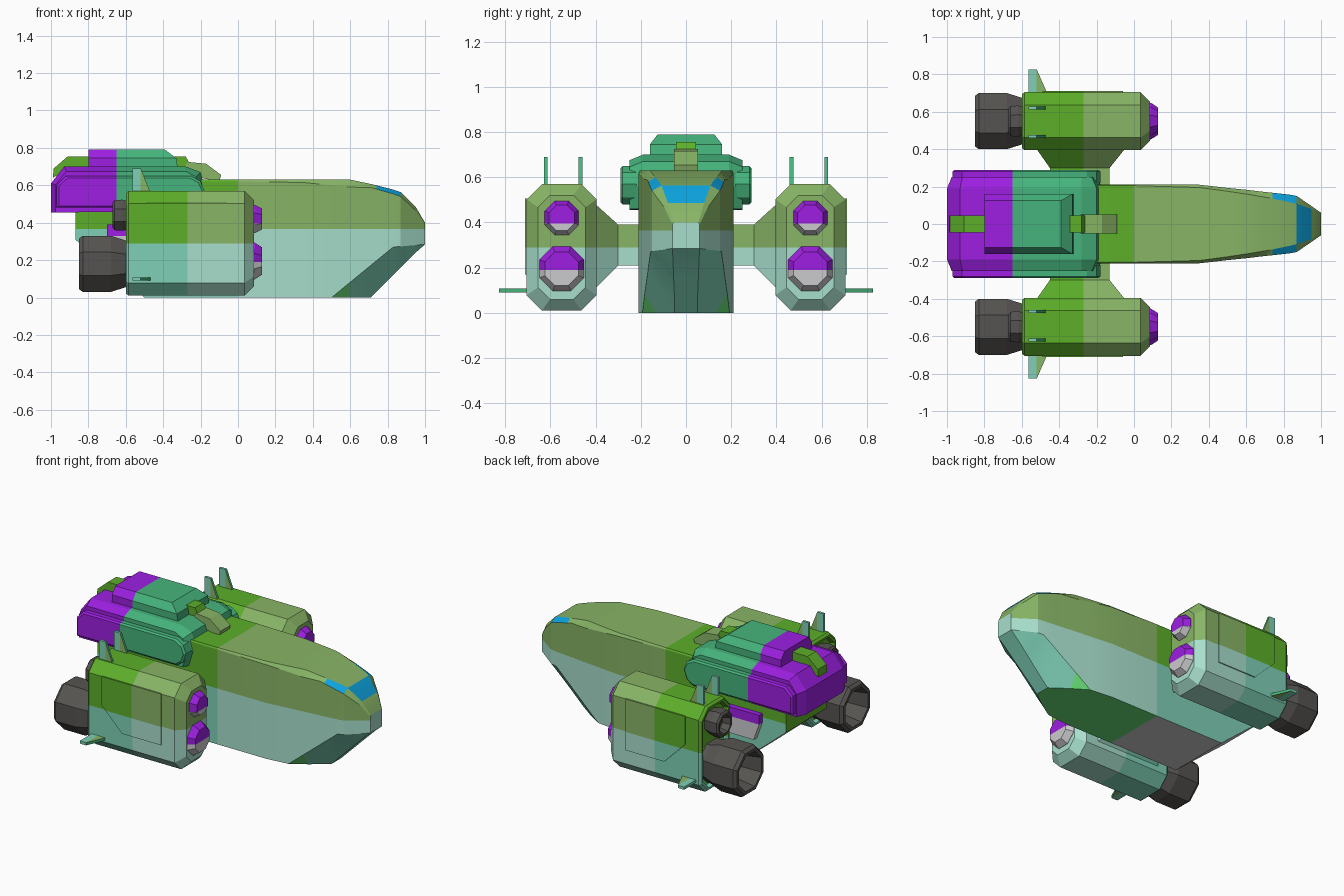
import bpy, bmesh, math
from mathutils import Vector

if "Cube" in bpy.data.objects:
    bpy.data.objects.remove(bpy.data.objects["Cube"])

# Materials: one per flat colour (sRGB bytes converted to linear)
PALETTE = {
    "olive": (136, 181, 102), "green": (93, 175, 42), "pale_teal": (168, 223, 205),
    "mid_teal": (126, 208, 182), "sea_green": (70, 180, 124), "purple": (157, 31, 226),
    "blue": (12, 163, 222), "dark_grey": (86, 84, 81), "light_grey": (203, 203, 206),
    "leaf_green": (104, 222, 118)}
NAMES = list(PALETTE)


def linear(v):
    v /= 255
    return v / 12.92 if v <= 0.04045 else ((v + 0.055) / 1.055) ** 2.4


MATS = []
for key, rgb in PALETTE.items():
    m = bpy.data.materials.new(key)
    m.diffuse_color = (*[linear(v) for v in rgb], 1)
    m.use_nodes = True
    m.node_tree.nodes["Principled BSDF"].inputs["Base Color"].default_value = m.diffuse_color
    MATS.append(m)


def loft(name, rings, rule, cuts=(), smooth=False):
    """Skin matching rings, cap the ends, cut at axis planes, colour by rule(centre, normal)."""
    bm = bmesh.new()
    vs = [[bm.verts.new(p) for p in r] for r in rings]
    n = len(vs[0])
    for a, b in zip(vs, vs[1:]):
        for i in range(n):
            j = (i + 1) % n
            bm.faces.new((a[i], a[j], b[j], b[i]))
    bm.faces.new(vs[0])
    bm.faces.new(vs[-1])
    bmesh.ops.remove_doubles(bm, verts=bm.verts[:], dist=1e-4)
    bmesh.ops.recalc_face_normals(bm, faces=bm.faces[:])
    for axis, value in cuts:
        no = Vector([float(a == axis) for a in "xyz"])
        bmesh.ops.bisect_plane(bm, geom=bm.verts[:] + bm.edges[:] + bm.faces[:],
                               plane_co=no * value, plane_no=no, dist=1e-5)
    bm.normal_update()
    for f in bm.faces:
        key = rule if isinstance(rule, str) else rule(f.calc_center_median(), f.normal)
        f.material_index = NAMES.index(key)
        f.smooth = smooth
    me = bpy.data.meshes.new(name)
    bm.to_mesh(me)
    bm.free()
    for m in MATS:
        me.materials.append(m)
    if smooth:
        me.set_sharp_from_angle(angle=math.radians(22))
    ob = bpy.data.objects.new(name, me)
    bpy.context.collection.objects.link(ob)
    return ob


def slab(name, prof, y0, y1, rule, cuts=()):
    """Side profile (x, z) extruded between two y values."""
    loft(name, [[(x, y, z) for x, z in prof] for y in (y0, y1)], rule, cuts)


def lathe(name, prof, y, z, rule, cuts=()):
    """Eight-sided turned part along x; prof holds (x, flat radius)."""
    k = 1 / math.cos(math.pi / 8)
    loft(name, [[(x, y + r * k * math.cos(a), z + r * k * math.sin(a))
                 for a in [math.pi * (i + .5) / 4 for i in range(8)]] for x, r in prof], rule, cuts)


# Hull: x, top half width, side half width, bottom half width, top z, shoulder z, chamfer z, bottom z
HULL = [(-.87, .205, .21, .21, .60, .59, .31, .31),
        (-.50, .205, .21, .21, .63, .62, 0, 0),
        (.00, .205, .21, .21, .63, .62, 0, 0),
        (.35, .195, .21, .21, .63, .615, 0, 0),
        (.50, .175, .193, .193, .63, .60, 0, 0),
        (.60, .16, .183, .13, .63, .59, .082, 0),
        (.71, .142, .17, .05, .607, .588, .172, 0),
        (.74, .136, .167, .05, .60, .58, .197, .03),
        (.83, .117, .157, .053, .577, .554, .27, .12),
        (.87, .108, .15, .055, .563, .54, .273, .16),
        (.95, .080, .095, .058, .485, .465, .28, .24),
        (1.0, .055, .06, .06, .40, .39, .285, .284)]
rings = []
for x, a, w, b, zt, zs, zc, zb in HULL:
    half = [(a, zt), (w, zs), (w, .365), (w, zc), (b, zb)]
    rings.append([(x, y, z) for y, z in half] + [(x, -y, z) for y, z in reversed(half)])


def hull_rule(c, n):
    if n.z < -.2:
        if c.x < 0:
            return "light_grey"
        return "leaf_green" if c.x < .58 or n.z < -.95 else "mid_teal"
    if .87 < c.x < .95 and abs(c.y) < .05 and c.z > .5:
        return "blue"
    if .74 < c.x < .87 and n.z > .3 and abs(c.y) > .11:
        return "blue"
    if c.z > .365:
        return "green" if c.x < 0 else "olive"
    return "mid_teal" if c.x < 0 else "pale_teal"


loft("hull", rings, hull_rule, smooth=True)


# Dorsal turret
def two_tone(c, n):
    return "purple" if c.x < -.65 else "sea_green"


def turret_ring(y, d):
    prof = [(-1 + d, .455), (-1 + d, .61 - d * .3), (-.93 + d * .5, .70 - d), (-.28, .70 - d),
            (-.2 - d, .67 - d), (-.17 - d, .56), (-.2 - d, .46)]
    return [(x, y, z) for x, z in prof]


TURRET_CUT = [("x", -.65)]
loft("turret", [turret_ring(-.25, .025), turret_ring(-.19, 0), turret_ring(.19, 0),
                turret_ring(.25, .025)], two_tone, TURRET_CUT)


def box_ring(x0, z, w, x1):
    return [(x0, -w, z), (x1, -w, z), (x1, w, z), (x0, w, z)]


loft("turret_roof", [box_ring(-.8, .68, .16, -.32), box_ring(-.8, .745, .16, -.33),
                     box_ring(-.8, .79, .125, -.39)], two_tone, TURRET_CUT)
slab("tail_hook", [(-.99, .64), (-.985, .69), (-.91, .755), (-.79, .755), (-.79, .69), (-.9, .69)],
     -.045, .045, "green")
slab("sensor_block", [(-.36, .69), (-.35, .755), (-.28, .755), (-.26, .72), (-.26, .68)],
     -.045, .045, "green")
slab("sensor_arm", [(-.3, .67), (-.27, .725), (-.17, .715), (-.09, .655), (-.1, .62), (-.2, .64)],
     -.052, .052, "olive")


# Side-mounted parts, both sides
def pod_rule(c, n):
    if c.z > .29:
        return "green" if c.x < -.27 else "olive"
    if n.x < -.9 and c.x > -.58:
        return "leaf_green"
    return "mid_teal" if c.x < -.27 else "pale_teal"


def fin_rule(c, n):
    if n.x > .3:
        return "sea_green"
    return "mid_teal" if c.x < -.52 else "olive"


POD_CUTS = [("x", -.27), ("z", .29)]
POD_PANEL = [(-.49, .505), (-.06, .505), (-.06, .17), (-.34, .17), (-.49, .32)]
TURRET_SIDE = [(-.97, .48), (-.97, .60), (-.92, .65), (-.25, .65), (-.20, .62), (-.18, .57),
               (-.20, .51), (-.24, .48)]
FIN = [(-.565, 0), (-.565, 1), (-.52, 1), (-.46, 0)]

for side, s in (("left", 1), ("right", -1)):
    # Turret cheek with bevelled outer face
    loft(side + "_turret_cheek",
         [[(-.58 + (x + .58) * k, s * y, .565 + (z - .565) * q) for x, z in TURRET_SIDE]
          for y, k, q in ((.22, 1, 1), (.28, 1, 1), (.29, .97, .88))], two_tone, TURRET_CUT)

    # Engine nacelle: long octagonal body with recessed tail
    def octagon(x, i):
        hy, hz, c = .155 - i, .28 - i, .068 - i * .3
        q = [(hy, hz - c), (hy - c, hz)]
        pts = q + [(-y, z) for y, z in q[::-1]]
        pts += [(-y, -z) for y, z in pts]
        return [(x, s * (.55 + y), .29 + z) for y, z in pts]

    loft(side + "_nacelle", [octagon(-.57, .03), octagon(-.6, .025), octagon(-.6, .012),
                             octagon(-.585, 0), octagon(.035, 0), octagon(.085, .05)],
         pod_rule, POD_CUTS)
    slab(side + "_nacelle_panel", POD_PANEL, s * .70, s * .712, pod_rule, POD_CUTS)

    # Intakes, purple above and light grey below
    for tag, z, r, cut in (("upper", .42, .075, .395), ("lower", .195, .098, .19)):
        lathe(f"{side}_{tag}_intake", [(.06, r), (.09, r), (.128, r * .75)], s * .55, z,
              lambda c, n, z=cut: "purple" if c.z > z else "light_grey", [("z", cut)])

    # Hollow exhaust nozzles
    lathe(side + "_main_nozzle", [(-.56, .125), (-.6, .125), (-.68, .15), (-.83, .15), (-.85, .135),
                                  (-.85, .115), (-.7, .09)], s * .55, .18, "dark_grey")
    lathe(side + "_small_nozzle", [(-.56, .07), (-.62, .083), (-.66, .08), (-.67, .068),
                                   (-.67, .055), (-.62, .04)], s * .55, .44, "dark_grey")

    # Strut flaring out to the nacelle
    def strut_ring(y, x0, x1, z0, z1):
        return [(x0, s * y, z0), (x1, s * y, z0), (x1, s * y, z1), (x0, s * y, z1)]

    loft(side + "_strut", [strut_ring(.18, -.45, -.13, .21, .39), strut_ring(.30, -.45, -.13, .21, .39),
                           strut_ring(.40, -.52, -.05, .11, .48)], pod_rule, POD_CUTS)

    # Vent box on the rear hull side
    slab(side + "_hull_vent", [(-.70, .33), (-.70, .39), (-.4, .39), (-.4, .22), (-.66, .22)],
         s * .2, s * .245, lambda c, n: "purple" if c.z > .33 else "light_grey", [("z", .33)])

    # Top and side fins
    for tag, y in (("inner", .467), ("outer", .62)):
        slab(f"{side}_{tag}_fin", [(x, .54 + .15 * t) for x, t in FIN], s * (y - .008),
             s * (y + .008), fin_rule, [("x", -.52)])
    loft(side + "_side_fin", [[(x, s * (.69 + .137 * t), z) for x, t in FIN] for z in (.09, .108)],
         fin_rule, [("x", -.52)])
